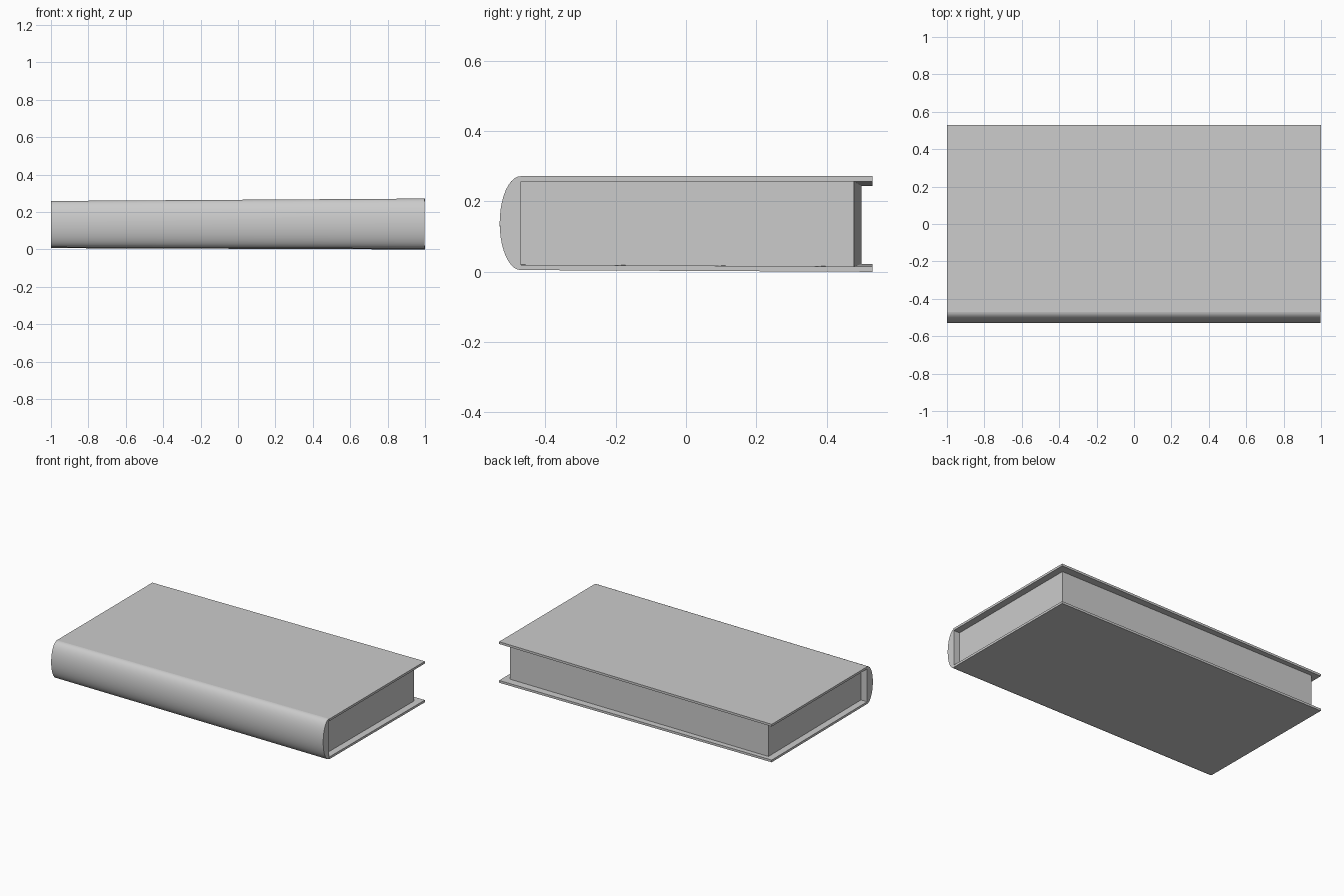
import bpy, math

if "Cube" in bpy.data.objects:
    bpy.data.objects.remove(bpy.data.objects["Cube"])

# The book is slightly wedge-shaped: thicker towards +x
def lerp(a, b, t):
    return a + (b - a) * t

def top_z(x):                      # upper surface of the top cover
    return lerp(0.259, 0.272, (x + 1) / 2)

def bottom_z(x, y):                # lower surface of the bottom cover
    return lerp(0.007, 0.0, (x + 1) / 2) + 0.005 * (0.53 - y)

T = 0.015                          # cover thickness
HINGE, FORE = -0.47, 0.53          # y of spine joint and cover front edge


def loft(name, profile_at, x0, x1, smooth=False):
    """Solid between two matching yz profiles, capped at both ends."""
    a, b = profile_at(x0), profile_at(x1)
    n = len(a)
    verts = [(x0, y, z) for y, z in a] + [(x1, y, z) for y, z in b]
    faces = [(i, i + n, (i + 1) % n + n, (i + 1) % n) for i in range(n)]
    faces += [tuple(range(n)), tuple(reversed(range(n, 2 * n)))]
    mesh = bpy.data.meshes.new(name)
    mesh.from_pydata(verts, [], faces)
    mesh.update()
    ob = bpy.data.objects.new(name, mesh)
    bpy.context.collection.objects.link(ob)
    if smooth:
        bpy.ops.object.select_all(action='DESELECT')
        bpy.context.view_layer.objects.active = ob
        ob.select_set(True)
        bpy.ops.object.shade_smooth_by_angle(angle=math.radians(35))
    return ob


def top_cover(x):
    z = top_z(x)
    return [(HINGE, z - T), (HINGE, z), (FORE, z), (FORE, z - T)]

def bottom_cover(x):
    zh, zf = bottom_z(x, HINGE), bottom_z(x, FORE)
    return [(HINGE, zh), (HINGE, zh + T), (FORE, zf + T), (FORE, zf)]

def pages(x):
    fore = lerp(0.50, 0.478, (x + 1) / 2)   # block is slightly skewed
    z = top_z(x) - T
    return [(HINGE, bottom_z(x, HINGE) + T), (HINGE, z),
            (fore, z), (fore, bottom_z(x, fore) + T)]

def spine(x, seg=20):
    lo, hi = bottom_z(x, HINGE), top_z(x)
    mid, half = (lo + hi) / 2, (hi - lo) / 2
    return [(HINGE - 0.06 * math.sin(math.pi * i / seg),
             mid - half * math.cos(math.pi * i / seg)) for i in range(seg + 1)]


# Covers
loft("top_cover", top_cover, -1, 1)
loft("bottom_cover", bottom_cover, -1, 1)
# Page block, inset at both ends
loft("page_block", pages, -0.955, 0.955)
# Rounded spine
loft("spine", spine, -1, 0.996, smooth=True)
